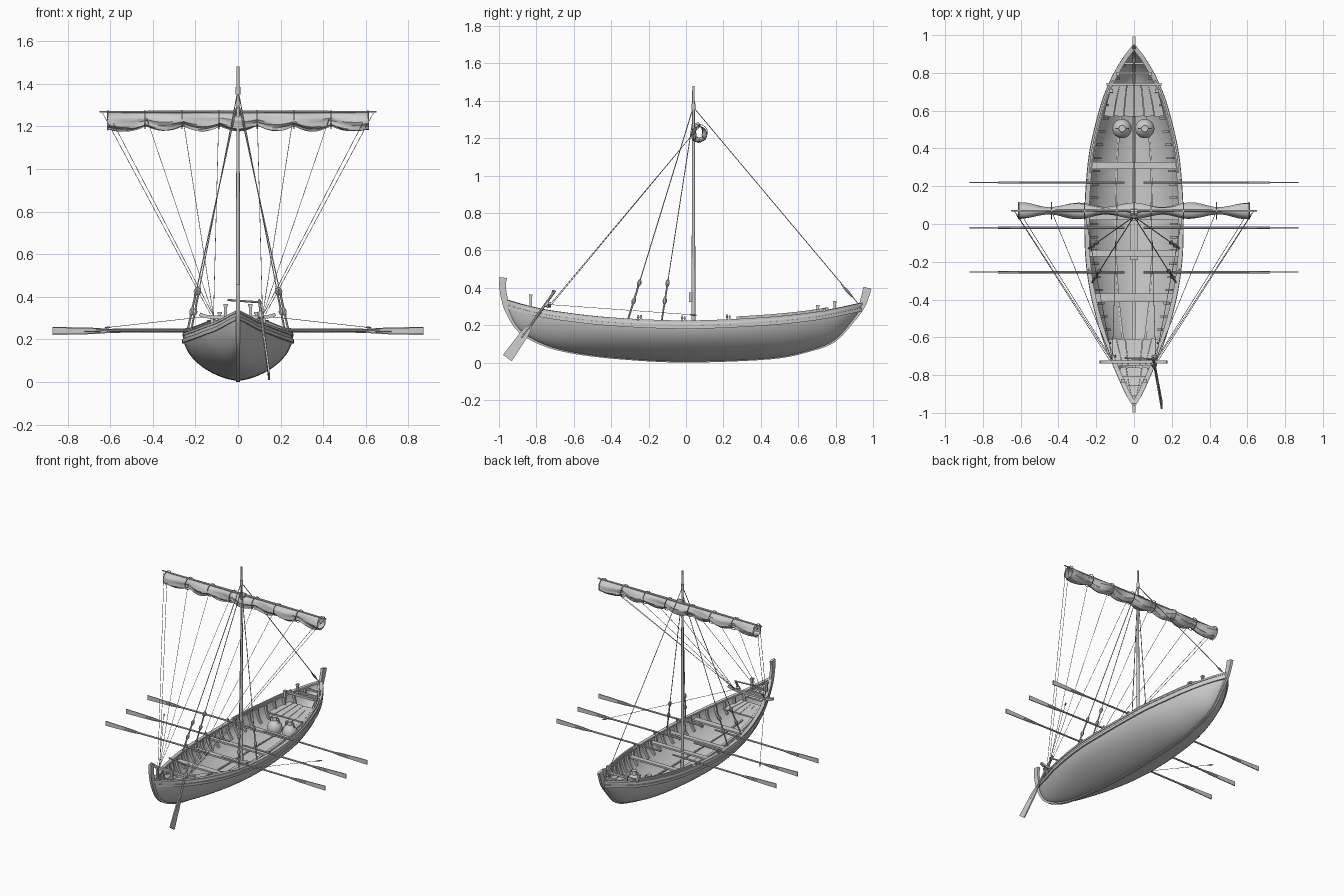
import bpy, bmesh, math
from mathutils import Vector as V

if "Cube" in bpy.data.objects:
    bpy.data.objects.remove(bpy.data.objects["Cube"])


def finish(name, bm, smooth=True):
    bmesh.ops.remove_doubles(bm, verts=bm.verts, dist=1e-5)
    bmesh.ops.recalc_face_normals(bm, faces=bm.faces)
    me = bpy.data.meshes.new(name)
    bm.to_mesh(me)
    bm.free()
    ob = bpy.data.objects.new(name, me)
    bpy.context.collection.objects.link(ob)
    if smooth:
        bpy.ops.object.select_all(action='DESELECT')
        ob.select_set(True)
        bpy.context.view_layer.objects.active = ob
        bpy.ops.object.shade_smooth_by_angle(angle=math.radians(35))
    return ob


def spline(pts, n=6):
    P = [V(p) for p in pts]
    out = []
    for i in range(len(P) - 1):
        a, b, c, d = P[max(i - 1, 0)], P[i], P[i + 1], P[min(i + 2, len(P) - 1)]
        for k in range(n):
            t = k / n
            out.append(0.5 * (2 * b + (c - a) * t + (2 * a - 5 * b + 4 * c - d) * t * t
                              + (3 * b - a - 3 * c + d) * t ** 3))
    return out + [P[-1]]


def table(pts):
    d = spline(pts, 8)

    def f(y):
        for a, b in zip(d, d[1:]):
            if y <= b.x:
                return a.y + (b.y - a.y) * max(0, (y - a.x) / (b.x - a.x))
        return d[-1].y
    return f


def grid(name, rows, closed=False, caps=False):
    bm = bmesh.new()
    R = [[bm.verts.new(p) for p in r] for r in rows]
    n = len(R[0])
    for a, b in zip(R, R[1:]):
        for j in range(n if closed else n - 1):
            k = (j + 1) % n
            bm.faces.new((a[j], a[k], b[k], b[j]))
    if caps:
        bm.faces.new(R[0])
        bm.faces.new(R[-1])
    return finish(name, bm)


def sweep(name, pts, axis, h, w):
    """Rectangular bar along a path: h along the fixed axis, w (number or list) across it."""
    P, ax, rows = [V(p) for p in pts], V(axis), []
    for i, p in enumerate(P):
        t = P[min(i + 1, len(P) - 1)] - P[max(i - 1, 0)]
        n = t.cross(ax).normalized() * (w[i] if isinstance(w, list) else w) / 2
        u = ax * h / 2
        rows.append([p + n + u, p - n + u, p - n - u, p + n - u])
    return grid(name, rows, True, True)


def lathe(name, p, q, prof, sides=8):
    """Round part on the line p-q; prof is (fraction along, radius)."""
    p, q = V(p), V(q)
    rot = (q - p).to_track_quat('Z', 'Y')
    ring = [2 * math.pi * k / sides for k in range(sides)]
    return grid(name, [[p + (q - p) * t + rot @ V((r * math.cos(a), r * math.sin(a), 0)) for a in ring]
                       for t, r in prof], True, True)


def rod(name, p, q, r=0.0018, r2=None, sides=6):
    return lathe(name, p, q, [(0, r), (1, r2 or r)], sides)


def box(name, c, s):
    bm = bmesh.new()
    bmesh.ops.create_cube(bm, size=1)
    for v in bm.verts:
        v.co = V([v.co[i] * s[i] + c[i] for i in range(3)])
    return finish(name, bm, False)


# keel and curved stem posts in one sweep (y, z, depth)
KEEL = [(-.977, .455, .04), (-.981, .41, .035), (-.972, .35, .035), (-.95, .28, .035), (-.89, .18, .03),
        (-.78, .11, .026), (-.62, .062, .022), (-.355, .028, .02), (0, .0105, .02), (.45, .028, .02),
        (.66, .07, .022), (.79, .122, .026), (.885, .225, .03), (.935, .295, .035), (.955, .345, .04),
        (.97, .40, .045)]
ks = spline(KEEL)
sweep("keel_and_stems", [(0, p.x, p.y) for p in ks], (1, 0, 0), .018, [p.z for p in ks])

# hull lines: bottom, sheer height, half width
bottom = table([(y, z, 0) for y, z, _ in KEEL[3:14]])
sheer = table([(-.955, .33, 0), (-.85, .3, 0), (-.7, .27, 0), (-.4, .236, 0), (0, .22, 0), (.4, .236, 0),
               (.7, .267, 0), (.94, .315, 0)])
half = table([(-.955, 0, 0), (-.9, .035, 0), (-.8, .08, 0), (-.7, .122, 0), (-.6, .16, 0), (-.4, .215, 0),
              (-.2, .246, 0), (0, .253, 0), (.2, .246, 0), (.4, .224, 0), (.6, .176, 0), (.7, .143, 0),
              (.8, .097, 0), (.9, .035, 0), (.94, 0, 0)])


def section(y, t, inset=0):
    c = math.cos(t)
    x = math.copysign(abs(c) ** 1.3, c) * max(half(y) - inset, 0)
    return V((x, y, sheer(y) - (sheer(y) - bottom(y) - inset) * math.sin(t)))


N = 56
ys = [-.0075 - .9475 * math.cos(math.pi * i / N) for i in range(N + 1)]
hull = grid("hull", [[section(y, math.pi * j / 32) for j in range(33)] for y in ys])
sol = hull.modifiers.new("thickness", 'SOLIDIFY')
sol.thickness, sol.offset = .01, 0

for s, side in ((1, "right"), (-1, "left")):
    def along(y0, y1, dx, dz, n=40):
        return [(s * max(half(y) + dx, .002), y, sheer(y) + dz)
                for y in [y0 + (y1 - y0) * i / n for i in range(n + 1)]]
    # rails and wales
    sweep("gunwale_" + side, along(-.95, .935, -.004, 0), (0, 0, 1), .012, .024)
    sweep("wale_" + side, along(-.95, .935, .004, -.03), (0, 0, 1), .018, .012)
    sweep("wash_strake_" + side, along(.27, .76, -.006, .012, 16), (0, 0, 1), .014, .01)
    sweep("stringer_" + side, [section(y, 1.05 if s > 0 else math.pi - 1.05, .012)
                               for y in [-.7 + .05 * i for i in range(29)]], (0, 0, 1), .008, .01)
    # frame heads inside the gunwale
    for i in range(25):
        y = -.84 + i * .07
        a = [section(y, .04 + .07 * k, .014) for k in range(8)]
        sweep(f"frame_{side}_{i}", [(s * p.x, p.y, p.z) for p in a], (0, 1, 0), .012, .016)
    # bitts fore and aft
    for y, h in ((-.83, .065), (.705, .035), (.795, .04)):
        x, z = s * half(y) * .86, sheer(y)
        box(f"bitt_{side}", (x, y, z + h / 2 - .02), (.014, .014, h + .04))
        box(f"bitt_head_{side}", (x, y, z + h), (.02, .02, .01))
    # oars with thole pins
    for y, z in ((.22, .243), (-.02, .236), (-.255, .24)):
        rod(f"oar_shaft_{side}", (s * .05, y, z + .004), (s * .72, y, z), .006, .006, 8)
        sweep(f"oar_blade_{side}", [(s * .6, y, z), (s * .66, y, z), (s * .87, y, z)], (0, 1, 0), .006,
              [.01, .022, .032])
        box(f"thole_pin_{side}", (s * half(y), y + .014, sheer(y) + .012), (.009, .009, .03))
    # shrouds with blocks
    for y, top in ((-.31, 1.37), (-.13, 1.32)):
        p, q = V((0, .04, top)), V((s * (half(y) - .01), y, sheer(y)))
        rod(f"shroud_{side}", p, q, .0025)
        d = (q - p).normalized()
        for z in (.425, .33):
            m = p + (q - p) * ((top - z) / (top - q.z))
            lathe(f"block_{side}", m - d * .024, m + d * .024,
                  [(0, .003), (.25, .009), (.5, .012), (.75, .009), (1, .003)])
        rod(f"lanyard_{side}", q - d * .2, q, .005)
    # brails, braces and sheets led to the stern beam
    for x in (.09, .262, .437, .61):
        rod(f"brail_{side}", (s * x, .07, 1.262), (s * .115, -.72, .31), .0014)
    rod(f"brace_{side}", (s * .635, .07, 1.262), (s * .13, -.72, .32), .0014)
    rod(f"sheet_{side}", (s * .12, -.72, .31), (s * .62, .05, .255), .0014)
    lathe(f"sheet_end_{side}", (s * .6, .02, .257), (s * .625, .058, .254), [(0, .002), (.5, .006), (1, .002)])
    # storage jars
    x = s * .06 - .003
    lathe(f"jar_{side}", (x, .505, .075), (x, .505, .215),
          [(0, .015), (.1, .034), (.25, .047), (.42, .051), (.6, .045), (.72, .031), (.8, .016), (.93, .013),
           (.94, .018), (1, .018)], 24)
    for k in (-1, 1):
        sweep("jar_handle", spline([(x + k * .012, .505, .207), (x + k * .03, .505, .203),
                                    (x + k * .033, .505, .175)], 4), (0, 1, 0), .006, .006)

# thwarts, keelson and mast step
for y, w in ((.31, .035), (-.155, .035), (-.39, .045)):
    box("thwart", (0, y, sheer(y) - .035), (2 * half(y) * .94, w, .012))
sweep("keelson", [(0, y, bottom(y) + .018) for y in [-.8 + .1 * i for i in range(17)]], (1, 0, 0), .018, .02)
box("mast_step", (0, -.04, .045), (.04, .3, .04))
box("mast_partner", (0, .04, .19), (.48, .035, .012))

# planked decks at both ends
for name, y0, y1, drop, n in (("fore_deck", .57, .74, .06, 6), ("stern_deck", -.75, -.61, .05, 6),
                              ("stern_platform", -.91, -.76, .02, 4)):
    for k in range(n):
        f = .88 * ((k + .5) * 2 / n - 1)
        yy = [y0 + (y1 - y0) * i / 6 for i in range(7)]
        sweep(f"{name}_plank", [(f * half(y), y, sheer(y) - drop) for y in yy], (0, 0, 1), .01,
              [1.66 * half(y) / n for y in yy])
for y in (-.81, -.86, .8, .85):
    box("deck_beam", (0, y, sheer(y) - .012), (1.9 * half(y), .012, .012))

# cross beams
sweep("stern_beam", spline([(-.18, -.73, .318), (-.12, -.73, .305), (.12, -.73, .305), (.175, -.73, .318)], 4),
      (0, 1, 0), .016, .016)
box("bow_beam", (0, .74, .283), (.29, .014, .016))

# mast, yard and fittings
rod("mast", (0, .04, .03), (0, .04, 1.48), .0115, .0065, 12)
rod("mast_collar", (0, .04, 1.35), (0, .04, 1.385), .011, .011, 12)
box("mast_cleat", (0, .024, .35), (.018, .018, .05))
lathe("yard", (-.65, .07, 1.268), (.65, .07, 1.268), [(0, .004), (.5, .008), (1, .004)], 10)
rod("yard_lashing", (-.018, .062, 1.268), (.018, .062, 1.268), .017, .017, 10)
rod("forestay", (0, .04, 1.365), (0, .93, .305), .0025)
lathe("forestay_block", (0, .83, .42), (0, .9, .34), [(0, .002), (.5, .008), (1, .002)])

# furled sail: drooping folded loop with scalloped foot
rows = []
for i in range(121):
    x = -.615 + 1.23 * i / 120
    sc = abs(math.sin(math.pi * (x - .09) / .174))
    D = .062 + .024 * sc + .2 * max(0, abs(x) - .53) ** 1.0
    W = .03 + .012 * math.cos(x * 21)
    row = []
    for j in range(25):
        a = 2 * math.pi * j / 24
        dn = (1 - math.cos(a)) / 2
        fold = .006 * dn * math.sin(6 * a + 14 * x)
        row.append((x, .07 + W * math.sin(a) + fold, 1.264 - D * dn + fold * .5))
    rows.append(row)
grid("furled_sail", rows)
for x in (.09, .262, .437, .61):
    for s in (1, -1):
        sweep("sail_tie", [(s * x, .07 + .045 * math.sin(a), 1.232 - .042 * math.cos(a))
                           for a in [math.pi * k / 8 for k in range(17)]], (1, 0, 0), .005, .003)

# steering oar with tiller
T, B = V((.1, -.7, .385)), V((.146, -.955, .025))
rod("steering_oar_shaft", T, T + (B - T) * .7, .007, .007, 8)
sweep("steering_oar_blade", [T + (B - T) * t for t in (.5, .57, .66, 1)], (1, 0, 0), .008, [.015, .036, .046, .058])
rod("tiller", (-.05, -.71, .385), (.115, -.715, .373), .005, .005, 8)
rod("steering_lashing", (.105, -.735, .325), (.108, -.75, .3), .014, .014, 8)
